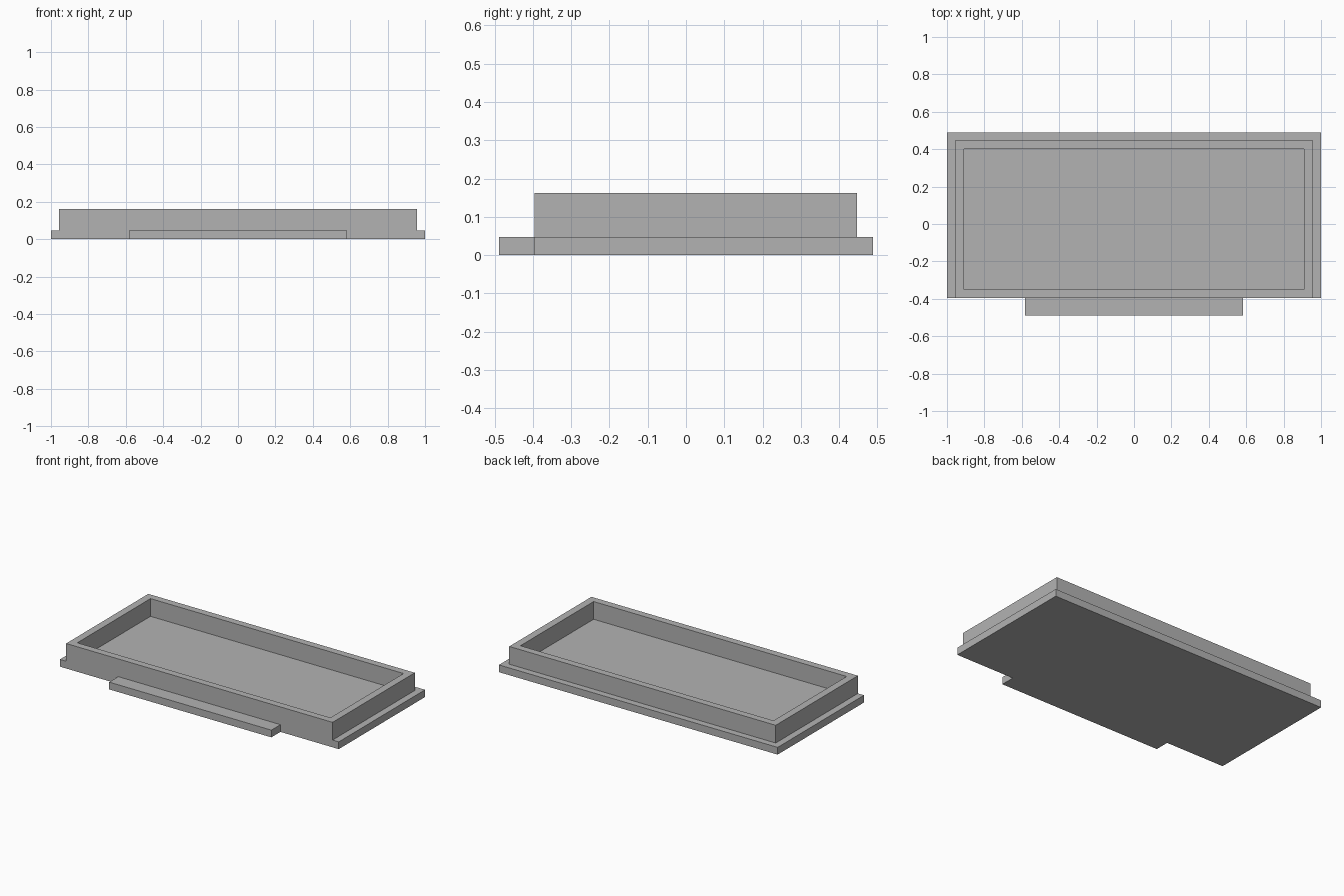
import bpy
import bmesh

cube = bpy.data.objects.get("Cube")
if cube:
    bpy.data.objects.remove(cube, do_unlink=True)

# Single flat grey
grey = bpy.data.materials.new("plain_grey")
grey.use_nodes = True
colour = (0.45, 0.45, 0.45, 1)
grey.diffuse_color = colour
grey.node_tree.nodes["Principled BSDF"].inputs["Base Color"].default_value = colour

PLATE_TOP = 0.047
WALL_TOP = 0.162
FRONT = -0.396
BACK = 0.489
TAB = 0.582


def finish(bm, name):
    bmesh.ops.recalc_face_normals(bm, faces=bm.faces)
    mesh = bpy.data.meshes.new(name)
    bm.to_mesh(mesh)
    bm.free()
    mesh.materials.append(grey)
    obj = bpy.data.objects.new(name, mesh)
    bpy.context.collection.objects.link(obj)
    return obj


def ring(bm, x, y0, y1, z):
    return [bm.verts.new((px, py, z))
            for px, py in ((-x, y0), (x, y0), (x, y1), (-x, y1))]


# Base plate with the front tab in one outline
right = [(TAB, -BACK), (TAB, FRONT), (1, FRONT), (1, BACK)]
outline = right + [(-x, y) for x, y in reversed(right)]
bm = bmesh.new()
bottom = bm.faces.new([bm.verts.new((x, y, 0)) for x, y in outline])
extruded = bmesh.ops.extrude_face_region(bm, geom=[bottom], use_keep_orig=True)
top = [v for v in extruded["geom"] if isinstance(v, bmesh.types.BMVert)]
bmesh.ops.translate(bm, verts=top, vec=(0, 0, PLATE_TOP))
finish(bm, "base_plate")

# Rectangular rim wall: outer side, top edge, inner side
bm = bmesh.new()
outer = (0.956, FRONT, 0.446)
inner = (0.908, -0.35, 0.4)
loops = [ring(bm, *outer, PLATE_TOP), ring(bm, *outer, WALL_TOP),
         ring(bm, *inner, WALL_TOP), ring(bm, *inner, PLATE_TOP)]
# The last strip closes the underside so the wall is solid
for a, b in zip(loops, loops[1:] + loops[:1]):
    for i in range(4):
        j = (i + 1) % 4
        bm.faces.new((a[i], a[j], b[j], b[i]))
finish(bm, "rim_wall")
